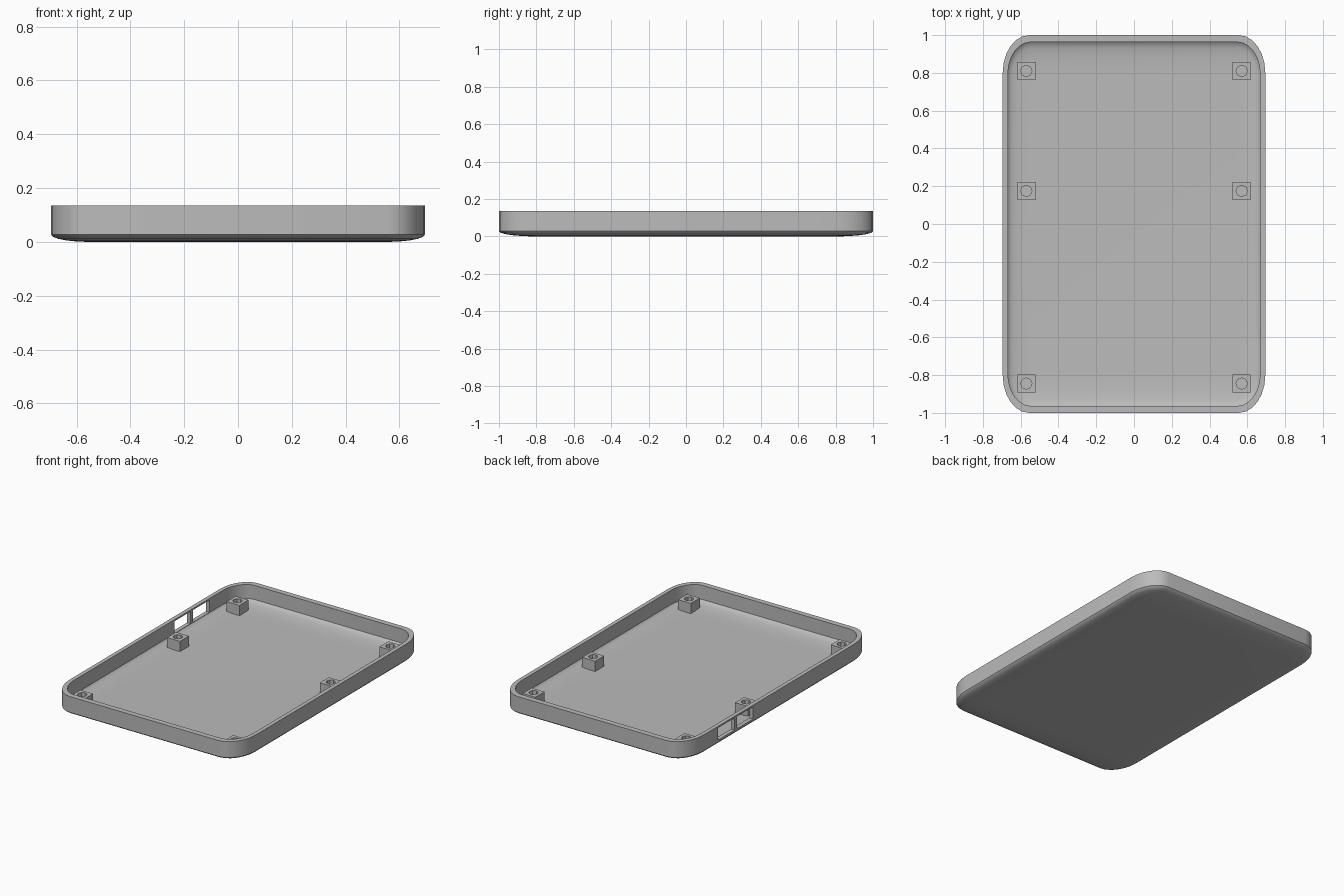
import bpy, bmesh
from math import sin, cos, pi
from mathutils import Matrix

cube = bpy.data.objects.get("Cube")
if cube:
    bpy.data.objects.remove(cube, do_unlink=True)

grey = bpy.data.materials.new("plain grey")
grey.use_nodes = True
colour = (0.5, 0.5, 0.5, 1)
grey.diffuse_color = colour
grey.node_tree.nodes["Principled BSDF"].inputs["Base Color"].default_value = colour

HEIGHT = 0.135
SEGMENTS = 6


def finish(bm, name):
    bmesh.ops.remove_doubles(bm, verts=bm.verts, dist=0.0001)
    bmesh.ops.recalc_face_normals(bm, faces=bm.faces)
    mesh = bpy.data.meshes.new(name)
    bm.to_mesh(mesh)
    bm.free()
    mesh.materials.append(grey)
    obj = bpy.data.objects.new(name, mesh)
    bpy.context.collection.objects.link(obj)
    return obj


def select(obj):
    bpy.ops.object.select_all(action='DESELECT')
    obj.select_set(True)
    bpy.context.view_layer.objects.active = obj


def cut(obj, cutter):
    select(obj)
    mod = obj.modifiers.new("cut", 'BOOLEAN')
    mod.operation = 'DIFFERENCE'
    mod.solver = 'EXACT'
    mod.object = cutter
    bpy.ops.object.modifier_apply(modifier=mod.name)
    bpy.data.objects.remove(cutter, do_unlink=True)


def box(name, x0, x1, y0, y1, z0, z1):
    bm = bmesh.new()
    place = Matrix.Translation(((x0 + x1) / 2, (y0 + y1) / 2, (z0 + z1) / 2))
    size = Matrix.Diagonal((x1 - x0, y1 - y0, z1 - z0, 1))
    bmesh.ops.create_cube(bm, size=1, matrix=place @ size)
    return finish(bm, name)


def ring(bm, hx, hy, rx, ry, shrink, z):
    """Rounded rectangle whose corner radii shrink towards a fixed core."""
    verts = []
    for q, (sx, sy) in enumerate([(1, 1), (-1, 1), (-1, -1), (1, -1)]):
        for i in range(SEGMENTS + 1):
            a = (q + i / SEGMENTS) * pi / 2
            verts.append(bm.verts.new((sx * (hx - rx) + rx * shrink * cos(a),
                                       sy * (hy - ry) + ry * shrink * sin(a), z)))
    return verts


# Tray: outer skin from underside to rim, then inner skin back down to the floor
outer = (0.695, 1.0, 0.14, 0.2)
inner = (0.668, 0.963, 0.12, 0.17)
bm = bmesh.new()
angles = [i / 5 * pi / 2 for i in range(6)]
rings = [ring(bm, *outer, sin(a), 0.028 * (1 - cos(a))) for a in angles]
rings.append(ring(bm, *outer, 1, HEIGHT))
rings.append(ring(bm, *inner, 1, HEIGHT))
rings += [ring(bm, *inner, sin(a), 0.015 + 0.025 * (1 - cos(a))) for a in reversed(angles)]
for low, high in zip(rings, rings[1:]):
    for i in range(len(low)):
        j = (i + 1) % len(low)
        bm.faces.new((low[i], low[j], high[j], high[i]))
for end in (rings[0], rings[-1]):
    bm.faces.new(end[::SEGMENTS + 1])
tray = finish(bm, "tray")

# Two port openings through one long wall
for y0, y1 in ((0.28, 0.45), (0.475, 0.65)):
    cut(tray, box("port_cutter", -0.75, -0.6, y0, y1, 0.042, 0.124))
select(tray)
bpy.ops.object.shade_smooth_by_angle(angle=0.6)

# Screw posts with blind holes
for side, x in (("right", -0.57), ("left", 0.57)):
    for place, y in (("front", -0.845), ("middle", 0.175), ("back", 0.81)):
        h = 0.048
        post = box(f"{side}_{place}_post", x - h, x + h, y - h, y + h, 0.01, 0.085)
        bm = bmesh.new()
        bmesh.ops.create_cone(bm, cap_ends=True, segments=8, radius1=0.03, radius2=0.03,
                              depth=0.1, matrix=Matrix.Translation((x, y, 0.075)))
        cut(post, finish(bm, "hole_cutter"))
